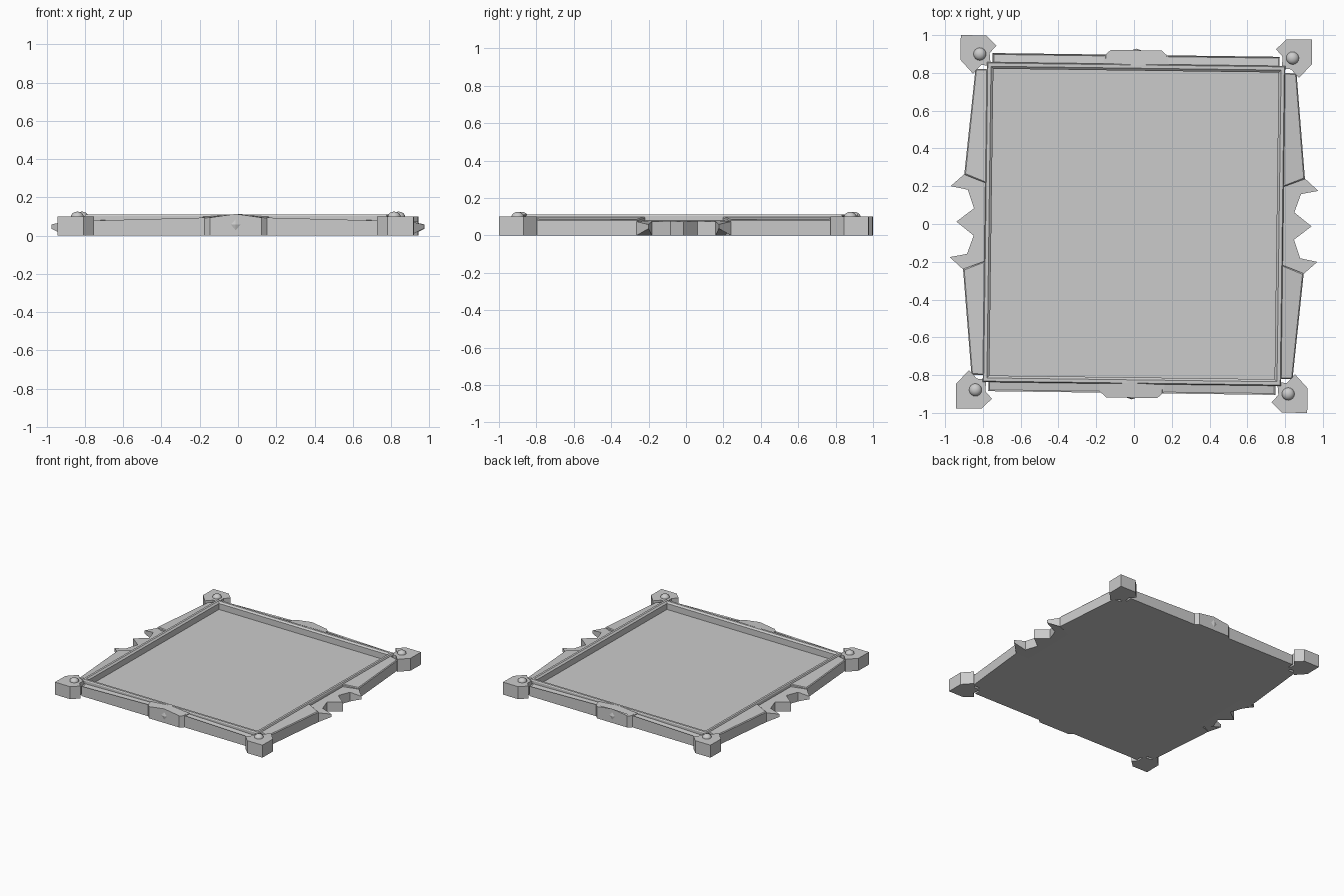
import bpy, bmesh
from math import radians

if "Cube" in bpy.data.objects:
    bpy.data.objects.remove(bpy.data.objects["Cube"])

TILT = radians(-0.75)   # the whole frame sits very slightly turned


def finish(name, bm, mirror=(False, False)):
    """Turn a bmesh into an object, mirrored about the frame centre lines."""
    bmesh.ops.recalc_face_normals(bm, faces=bm.faces)
    mesh = bpy.data.meshes.new(name)
    bm.to_mesh(mesh)
    bm.free()
    ob = bpy.data.objects.new(name, mesh)
    bpy.context.collection.objects.link(ob)
    ob.rotation_euler.z = TILT
    if any(mirror):
        mod = ob.modifiers.new("mirror", 'MIRROR')
        mod.use_axis = (mirror[0], mirror[1], False)
        mod.use_mirror_merge = False
    return ob


def prism(name, pts, mirror, inset=None):
    """Solid from outline points (x, y, bottom z, top z), with optional inset top."""
    bm = bmesh.new()
    low = [bm.verts.new((x, y, a)) for x, y, a, b in pts]
    high = [bm.verts.new((x, y, b)) for x, y, a, b in pts]
    bm.faces.new(low[::-1])
    top = bm.faces.new(high)
    for i in range(len(pts)):
        j = (i + 1) % len(pts)
        bm.faces.new((low[i], low[j], high[j], high[i]))
    bmesh.ops.recalc_face_normals(bm, faces=bm.faces)
    if inset:
        bmesh.ops.inset_region(bm, faces=[top], thickness=inset[0], depth=inset[1])
    return finish(name, bm, mirror)


# Inner rim and recessed panel: rectangular loops skinned together
loops = [(0.79, 0.847, 0), (0.79, 0.847, 0.102), (0.785, 0.842, 0.11),
         (0.768, 0.825, 0.11), (0.755, 0.812, 0.098), (0.755, 0.812, 0.05)]
bm = bmesh.new()
rings = [[bm.verts.new((sx * x, sy * y, z))
          for sx, sy in ((1, 1), (-1, 1), (-1, -1), (1, -1))] for x, y, z in loops]
for r, s in zip(rings, rings[1:]):
    for i in range(4):
        j = (i + 1) % 4
        bm.faces.new((r[i], r[j], s[j], s[i]))
bm.faces.new(rings[0])
bm.faces.new(rings[-1])
finish("rim_and_panel", bm)

# Front and back beams, rising towards the middle, with sunken strips
prism("end_beam", [(0.16, 0.835, 0, 0.1), (0.76, 0.835, 0, 0.088),
                   (0.76, 0.895, 0, 0.078), (0.16, 0.895, 0, 0.094)],
      (True, True), (0.009, -0.007))

# Side beams flaring out towards the thorns
prism("side_beam", [(0.783, 0.205, 0, 0.095), (0.902, 0.25, 0, 0.078),
                    (0.85, 0.81, 0, 0.08), (0.783, 0.81, 0, 0.095)],
      (True, True), (0.009, 0.005))

# Thorned side ornaments
half = [(0.94, 0, 0, 0.074), (0.848, 0.072, 0, 0.076), (0.882, 0.17, 0, 0.074),
        (0.973, 0.188, 0.036, 0.058), (0.902, 0.252, 0, 0.074), (0.78, 0.26, 0, 0.08)]
prism("side_thorns", half + [(x, -y, a, b) for x, y, a, b in half[:0:-1]], (True, False))

# Peaked end ornaments
half = [(0, 0.92, 0, 0.113), (0.135, 0.92, 0, 0.094),
        (0.168, 0.89, 0, 0.092), (0.175, 0.835, 0, 0.1)]
prism("end_ornament", [(-x, y, a, b) for x, y, a, b in half[:0:-1]] + half
      + [(0, 0.835, 0, 0.112)], (False, True))

# Small diamond studs on the end ornaments
bm = bmesh.new()
edge = [bm.verts.new(p) for p in ((0.028, 0.919, 0.057), (0, 0.919, 0.09),
                                  (-0.028, 0.919, 0.057), (0, 0.919, 0.024))]
tip = bm.verts.new((0, 0.928, 0.057))
bm.faces.new(edge)
for i in range(4):
    bm.faces.new((edge[i], edge[(i + 1) % 4], tip))
finish("diamond_stud", bm, (False, True))

# Faceted corner blocks
outline = [(0.93, 0.988), (0.795, 0.988), (0.74, 0.935), (0.776, 0.895), (0.77, 0.83),
           (0.82, 0.83), (0.863, 0.785), (0.93, 0.857)]
prism("corner_block", [(x, y, 0, 0.1) for x, y in outline], (True, True))

# Domed corner bolts
bm = bmesh.new()
bmesh.ops.create_uvsphere(bm, u_segments=16, v_segments=10, radius=0.034)
for v in bm.verts:
    v.co = (v.co.x + 0.828, v.co.y + 0.889, v.co.z * 0.8 + 0.098)
for f in bm.faces:
    f.smooth = True
finish("corner_bolt", bm, (True, True))
